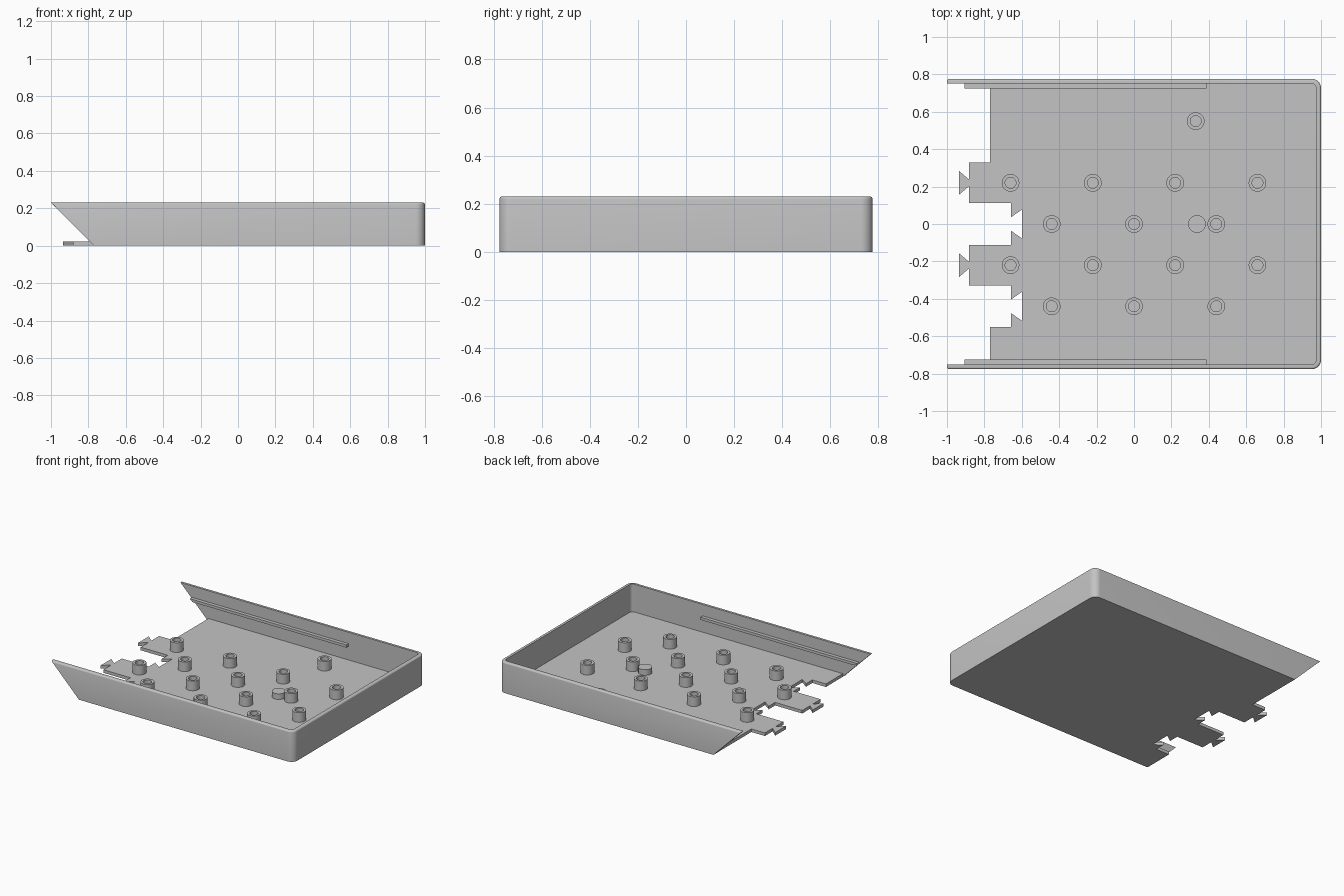
import bpy, bmesh
from math import sin, cos, pi, radians
from mathutils import Vector

cube = bpy.data.objects.get("Cube")
if cube:
    bpy.data.objects.remove(cube, do_unlink=True)

grey = bpy.data.materials.new("matte grey")
grey.use_nodes = True
colour = (0.55, 0.55, 0.55, 1)
grey.diffuse_color = colour
grey.node_tree.nodes["Principled BSDF"].inputs["Base Color"].default_value = colour

HALF_Y, HEIGHT, FLOOR, WALL = 0.776, 0.23, 0.023, 0.026
FLOOR_X = -0.77      # left edge of the floor
RADIUS = 0.05        # outer corner radius


def finish(name, bm):
    bmesh.ops.recalc_face_normals(bm, faces=bm.faces)
    mesh = bpy.data.meshes.new(name)
    bm.to_mesh(mesh)
    bm.free()
    mesh.materials.append(grey)
    mesh.shade_smooth()
    mesh.set_sharp_from_angle(angle=radians(35))
    obj = bpy.data.objects.new(name, mesh)
    bpy.context.collection.objects.link(obj)
    return obj


def prism(outline, z0, z1):
    bm = bmesh.new()
    face = bm.faces.new([bm.verts.new((x, y, z0)) for x, y in outline])
    top = bmesh.ops.extrude_face_region(bm, geom=[face])["geom"]
    verts = [g for g in top if isinstance(g, bmesh.types.BMVert)]
    bmesh.ops.translate(bm, verts=verts, vec=(0, 0, z1 - z0))
    return bm


def right_side(inset, steps=10):
    """Rounded right end, running from front to back."""
    r = RADIUS - inset
    cx, cy = 1 - RADIUS, HALF_Y - RADIUS
    angles = [pi / 2 * i / steps for i in range(steps + 1)]
    back = [(cx + r * cos(a), cy + r * sin(a)) for a in angles]
    return [(x, -y) for x, y in reversed(back)] + back


def slant_cut(bm):
    """Trim everything left of the sloping wall ends."""
    foot, tip = Vector((FLOOR_X, 0, FLOOR)), Vector((-1, 0, HEIGHT))
    normal = (tip - foot).cross(Vector((0, 1, 0)))
    if normal.x > 0:
        normal = -normal
    for co, no in ((foot, normal), (foot, Vector((-1, 0, 0)))):
        if no.z == 0:   # vertical foot only applies to the floor layer
            continue
        geom = bm.verts[:] + bm.edges[:] + bm.faces[:]
        cut = bmesh.ops.bisect_plane(bm, geom=geom, plane_co=co, plane_no=no, clear_outer=True)
        edges = [g for g in cut["geom_cut"] if isinstance(g, bmesh.types.BMEdge)]
        bmesh.ops.holes_fill(bm, edges=edges, sides=0)


# Three-sided wall with a rounded outer rim and sloping ends
inner_y = HALF_Y - WALL
outline = [(-1.1, -HALF_Y)] + right_side(0) + [(-1.1, HALF_Y), (-1.1, inner_y)]
outline += list(reversed(right_side(WALL))) + [(-1.1, -inner_y)]
bm = prism(outline, 0, HEIGHT)


def on_outer_rim(v):
    x, y, z = v.co
    if z < HEIGHT - 1e-4:
        return False
    cx, cy = 1 - RADIUS, HALF_Y - RADIUS
    dx, dy = max(x - cx, 0), max(abs(y) - cy, 0)
    return (dx * dx + dy * dy) ** 0.5 > RADIUS - WALL / 2


rim = [e for e in bm.edges if all(on_outer_rim(v) for v in e.verts)
       and not all(v.co.x < -1.05 for v in e.verts)]
bmesh.ops.bevel(bm, geom=rim, offset=0.011, segments=4, profile=0.5, affect='EDGES')
slant_cut(bm)
for v in bm.verts:       # square foot below the slope
    if v.co.z < FLOOR and v.co.x < 0:
        v.co.x = FLOOR_X
finish("side_walls", bm)


# Floor plate with interlocking tabs and sockets on its left edge
TAB_X, SOCKET_X = -0.882, -0.658


def dovetail(x, depth, y):
    """Flared key centred on y, listed from back to front."""
    return [(x, y + 0.018), (x + depth, y + 0.064), (x + depth, y - 0.064), (x, y - 0.018)]


def notch(y):
    return [(SOCKET_X, y + 0.036), (SOCKET_X + 0.06, y + 0.078),
            (SOCKET_X + 0.06, y - 0.078), (SOCKET_X, y - 0.036)]


edge = [(FLOOR_X, inner_y), (FLOOR_X, 0.33)]
for tab_y in (0.22, -0.22):
    edge += [(TAB_X, tab_y + 0.109)] + dovetail(TAB_X, -0.054, tab_y) + [(TAB_X, tab_y - 0.109)]
    edge += [(SOCKET_X, tab_y - 0.109)] + notch(tab_y - 0.22)
    edge += [(SOCKET_X, tab_y - (0.109 if tab_y < 0 else 0.22) - (0.22 if tab_y < 0 else 0.111))]
edge += [(FLOOR_X, -0.55), (FLOOR_X, -inner_y)]
# square the last socket shoulder with the floor edge
edge[-3] = (SOCKET_X, -0.55)
finish("floor_plate", prism(right_side(WALL) + edge, 0, FLOOR))

# Guide rail inside each long wall
for side, name in ((-1, "front_rail"), (1, "back_rail")):
    y0, y1 = side * (inner_y - 0.026), side * (inner_y + 0.005)
    bm = prism([(-1.1, y0), (0.387, y0), (0.387, y1), (-1.1, y1)], 0.125, 0.145)
    slant_cut(bm)
    finish(name, bm)


# Hollow standoffs and one solid peg
def post(name, x, y, height, hole=0):
    n, r = 32, 0.047
    z0, z1 = FLOOR - 0.003, FLOOR + height
    profile = [(r, z0), (r, z1)] + ([(hole, z1), (hole, FLOOR + 0.001)] if hole else [])
    bm = bmesh.new()
    rings = [[bm.verts.new((x + pr * cos(2 * pi * i / n), y + pr * sin(2 * pi * i / n), z))
              for i in range(n)] for pr, z in profile]
    for a, b in zip(rings, rings[1:]):
        for i in range(n):
            j = (i + 1) % n
            bm.faces.new((a[i], a[j], b[j], b[i]))
    bm.faces.new(rings[0])
    bm.faces.new(rings[-1])
    finish(name, bm)


spots = [(x, y) for y in (0.22, -0.22) for x in (-0.66, -0.22, 0.22, 0.66)]
spots += [(x, y) for y in (0, -0.44) for x in (-0.44, 0, 0.44)]
spots.append((0.33, 0.55))
for i, (x, y) in enumerate(spots):
    post(f"standoff_{i + 1}", x, y, 0.072, hole=0.029)
post("solid_peg", 0.337, 0, 0.042)
